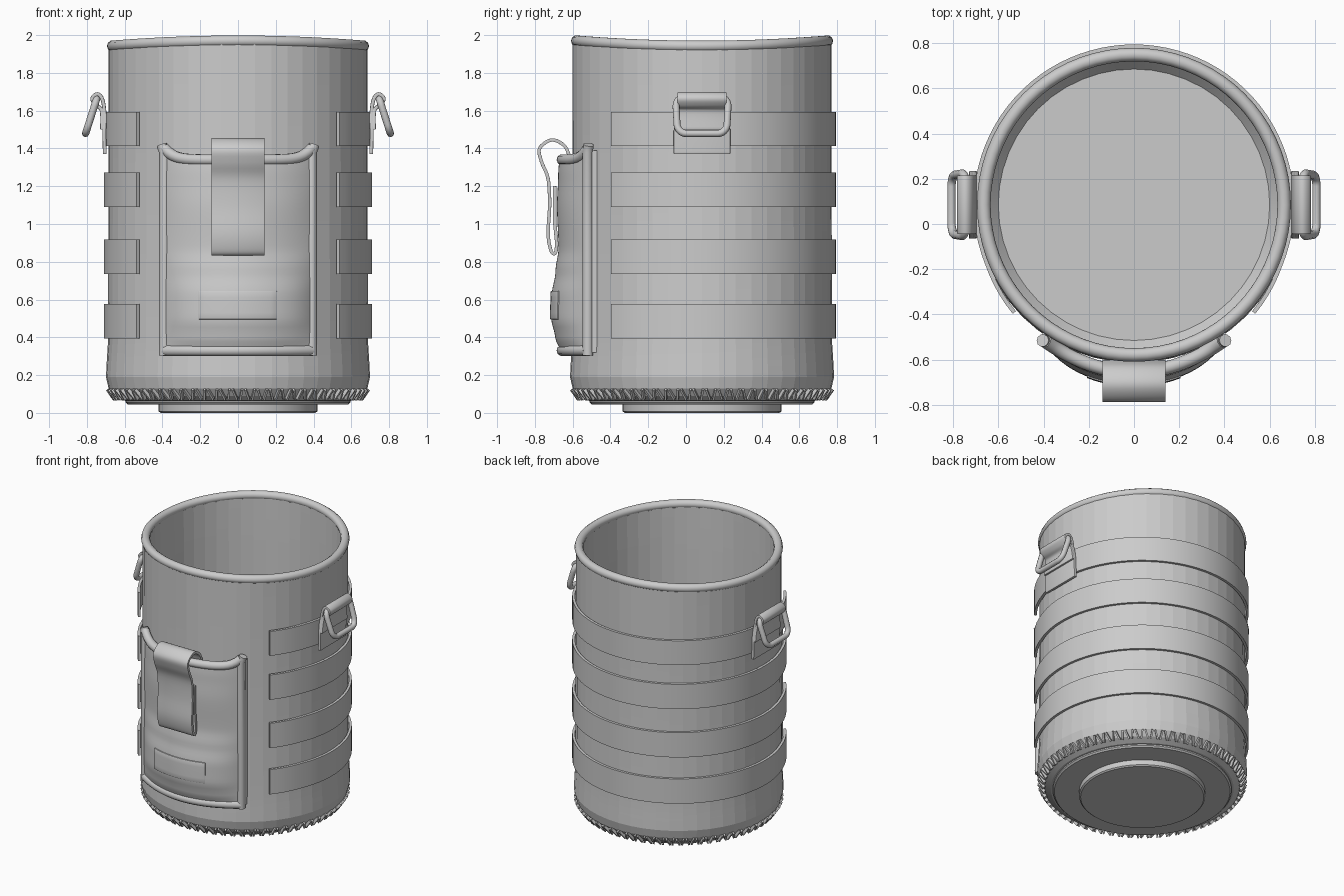
import bpy, bmesh, math
from mathutils import Matrix, Vector

if "Cube" in bpy.data.objects:
    bpy.data.objects.remove(bpy.data.objects["Cube"])

CY = 0.085   # body axis sits slightly behind the origin


def finish(ob, angle=35, thick=0, bevel=0, mirror=False):
    """Add modifiers, apply them and set the shading."""
    if thick:
        m = ob.modifiers.new("thickness", 'SOLIDIFY')
        m.thickness, m.offset = thick, 0
    if bevel:
        m = ob.modifiers.new("soft_edge", 'BEVEL')
        m.width, m.segments = bevel, 2
        m.angle_limit = math.radians(50)
    if mirror:
        ob.modifiers.new("mirror", 'MIRROR')
    bpy.ops.object.select_all(action='DESELECT')
    ob.select_set(True)
    bpy.context.view_layer.objects.active = ob
    bpy.ops.object.convert(target='MESH')
    bpy.ops.object.shade_smooth_by_angle(angle=math.radians(angle))
    return ob


def from_bmesh(name, bm):
    bmesh.ops.recalc_face_normals(bm, faces=bm.faces)
    me = bpy.data.meshes.new(name)
    bm.to_mesh(me)
    bm.free()
    ob = bpy.data.objects.new(name, me)
    bpy.context.collection.objects.link(ob)
    return ob


def sheet(name, rows):
    """Grid of quads from equal rows of points."""
    bm = bmesh.new()
    vs = [[bm.verts.new(p) for p in r] for r in rows]
    for a, b in zip(vs, vs[1:]):
        for i in range(len(a) - 1):
            bm.faces.new((a[i], a[i + 1], b[i + 1], b[i]))
    return from_bmesh(name, bm)


def smooth_path(pts, n=5):
    """Catmull-Rom interpolation of a few path points."""
    pts = [Vector(p) for p in pts]
    p = [pts[0]] + pts + [pts[-1]]
    out = []
    for i in range(1, len(p) - 2):
        a, b, c, d = p[i - 1:i + 3]
        for k in range(n):
            t = k / n
            out.append(0.5 * (2 * b + (c - a) * t + (2 * a - 5 * b + 4 * c - d) * t * t
                              + (3 * b - a - 3 * c + d) * t ** 3))
    return out + [pts[-1]]


def tube(name, pts, radius, cyclic=False, mirror=False):
    cu = bpy.data.curves.new(name, 'CURVE')
    cu.dimensions = '3D'
    cu.bevel_depth, cu.bevel_resolution, cu.use_fill_caps = radius, 3, True
    s = cu.splines.new('POLY')
    s.points.add(len(pts) - 1)
    for q, p in zip(s.points, pts):
        q.co = (*p, 1)
    s.use_cyclic_u = cyclic
    ob = bpy.data.objects.new(name, cu)
    bpy.context.collection.objects.link(ob)
    return finish(ob, 50, mirror=mirror)


def dip(a):
    """Rim sags a little at the left and right sides."""
    return -0.03 * math.cos(a) ** 2


def lathe(name, profile, seg, angle):
    rows = []
    for i in range(seg + 1):
        a = 2 * math.pi * i / seg
        rows.append([(r * math.cos(a), CY + r * math.sin(a),
                      z + dip(a) * max(0, (z - 1.6) / 0.4)) for r, z in profile])
    ob = sheet(name, rows)
    bm = bmesh.new()
    bm.from_mesh(ob.data)
    bmesh.ops.remove_doubles(bm, verts=bm.verts, dist=1e-5)
    bmesh.ops.recalc_face_normals(bm, faces=bm.faces)
    bm.to_mesh(ob.data)
    bm.free()
    return finish(ob, angle)


# Body: outer wall, inner wall and floor in one turned profile
lathe("bag_body", [(0, 0.06), (0.53, 0.06), (0.61, 0.065), (0.655, 0.09), (0.685, 0.13),
                   (0.699, 0.19), (0.695, 0.27), (0.688, 0.38), (0.685, 1.6), (0.685, 1.97),
                   (0.64, 1.97), (0.635, 1.6), (0.635, 0.14), (0.6, 0.1), (0, 0.1)], 48, 6)
lathe("base_plate", [(0, 0.045), (0.585, 0.045), (0.595, 0.055), (0.595, 0.07), (0, 0.07)], 64, 35)
lathe("base_disc", [(0, 0), (0.41, 0), (0.42, 0.008), (0.42, 0.05), (0, 0.05)], 64, 35)

# Rolled rim
rim = []
for i in range(72):
    a = math.tau * i / 72
    rim.append((0.664 * math.cos(a), CY + 0.664 * math.sin(a), 1.969 + dip(a) * 0.9))
tube("top_rim", rim, 0.03, True)

# Bottom stitches
bm = bmesh.new()
for i in range(130):
    mat = (Matrix.Translation((0, CY, 0)) @ Matrix.Rotation(math.tau * i / 130, 4, 'Z')
           @ Matrix.Translation((0.672, 0, 0.098)) @ Matrix.Rotation(0.6, 4, 'Y')
           @ Matrix.Rotation(0.35 if i % 2 else -0.15, 4, 'X')
           @ Matrix.Diagonal((0.02, 0.011, 0.065, 1)))
    bmesh.ops.create_cube(bm, size=1, matrix=mat)
finish(from_bmesh("bottom_stitches", bm))

# Webbing bands around the sides and back, ends slightly lifted
for n, (z0, z1) in enumerate([(0.395, 0.577), (0.735, 0.917), (1.09, 1.272), (1.413, 1.592)]):
    rows = [[], []]
    for i in range(67):
        a = math.radians(-42 + 264 * i / 66)
        r = 0.7 + 0.012 * max(0, 1 - min(i, 66 - i) / 5)
        for row, z in zip(rows, (z0, z1)):
            row.append((r * math.cos(a), CY + r * math.sin(a), z))
    finish(sheet(f"webbing_band_{n + 1}", rows), thick=0.018)


# Front pocket surface
def pocket_base(x):
    return -0.655 + 0.135 * (x / 0.39) ** 2


BULGE = [(0.33, 0), (0.4, 0.028), (0.5, 0.048), (0.62, 0.046), (0.75, 0.026),
         (0.87, 0.01), (1.1, 0.018), (1.25, 0.012), (1.42, 0)]


def pocket_y(x, z):
    f = 0
    for (z0, b0), (z1, b1) in zip(BULGE, BULGE[1:]):
        if z0 <= z <= z1:
            t = (z - z0) / (z1 - z0)
            f = b0 + (b1 - b0) * t * t * (3 - 2 * t)
    return pocket_base(x) - f * (1 - (abs(x) / 0.39) ** 6)


def pocket_top(x):
    return 1.34 + 0.06 * (abs(x) / 0.39) ** 8


xs = [-0.39 + 0.78 * i / 32 for i in range(33)]
rows = []
for j in range(41):
    row = []
    for x in xs:
        z = 0.33 + (pocket_top(x) - 0.33) * j / 40
        row.append((x, pocket_y(x, z), z))
    rows.append(row)
finish(sheet("pocket_panel", rows), thick=0.02)

# Pocket side gusset down to the body
finish(sheet("pocket_gusset", [[(0.39, y, 0.32), (0.39, y, 1.39)] for y in (-0.52, -0.47)]),
       thick=0.03, mirror=True)

# Pocket piping
tube("pocket_top_piping", [(x, pocket_base(x), pocket_top(x)) for x in xs], 0.03)
tube("pocket_bottom_piping", [(x, pocket_base(x), 0.33) for x in xs], 0.03)
tube("pocket_side_piping", [(0.39, -0.52, 0.305), (0.39, -0.52, 0.8), (0.39, -0.52, 1.38),
                            (0.404, -0.515, 1.42)], 0.028, mirror=True)

# Blank patch on the pocket
finish(sheet("pocket_patch", [[(x, pocket_y(x, z) - 0.008, z) for x in
                               [-0.207 + 0.412 * i / 12 for i in range(13)]]
                              for z in (0.495, 0.53, 0.57, 0.61, 0.645)]), thick=0.018, bevel=0.004)

# Folded closing strap over the pocket
path = smooth_path([(-0.61, 1.33), (-0.64, 1.41), (-0.71, 1.445), (-0.775, 1.40), (-0.765, 1.33),
                    (-0.73, 1.24), (-0.722, 1.1), (-0.73, 0.95), (-0.715, 0.86), (-0.693, 0.845),
                    (-0.685, 0.9), (-0.695, 1.02), (-0.695, 1.2)])
finish(sheet("pocket_strap", [[(w, y, z) for w in (-0.14, 0.14)] for y, z in path]),
       thick=0.018, bevel=0.004)

# Side loop straps holding the rings
path = smooth_path([(0.705, 1.37), (0.708, 1.48), (0.706, 1.58), (0.718, 1.66), (0.745, 1.688),
                    (0.772, 1.665), (0.755, 1.632), (0.722, 1.6), (0.72, 1.5)])
rows = []
for x, z in path:
    h = 0.13 + 0.02 * min(1, max(0, (1.6 - z) / 0.1))
    rows.append([(x, CY - h, z), (x, CY + h, z)])
finish(sheet("ring_strap", rows), thick=0.02, bevel=0.004, mirror=True)

# Rounded side rings hanging outward
ring = []
for sy, sz, start in ((1, 1, 0), (-1, 1, 90), (-1, -1, 180), (1, -1, 270)):
    for k in range(7):
        a = math.radians(start + 15 * k)
        y = sy * 0.087 + 0.048 * math.cos(a)
        t = sz * 0.048 + 0.048 * math.sin(a)       # -0.096 .. 0.096 down the ring
        y *= 1 + 0.4 * t
        ring.append((0.776 - 0.32 * t, CY + y, 1.575 + t))
tube("side_ring", ring, 0.019, True, mirror=True)
